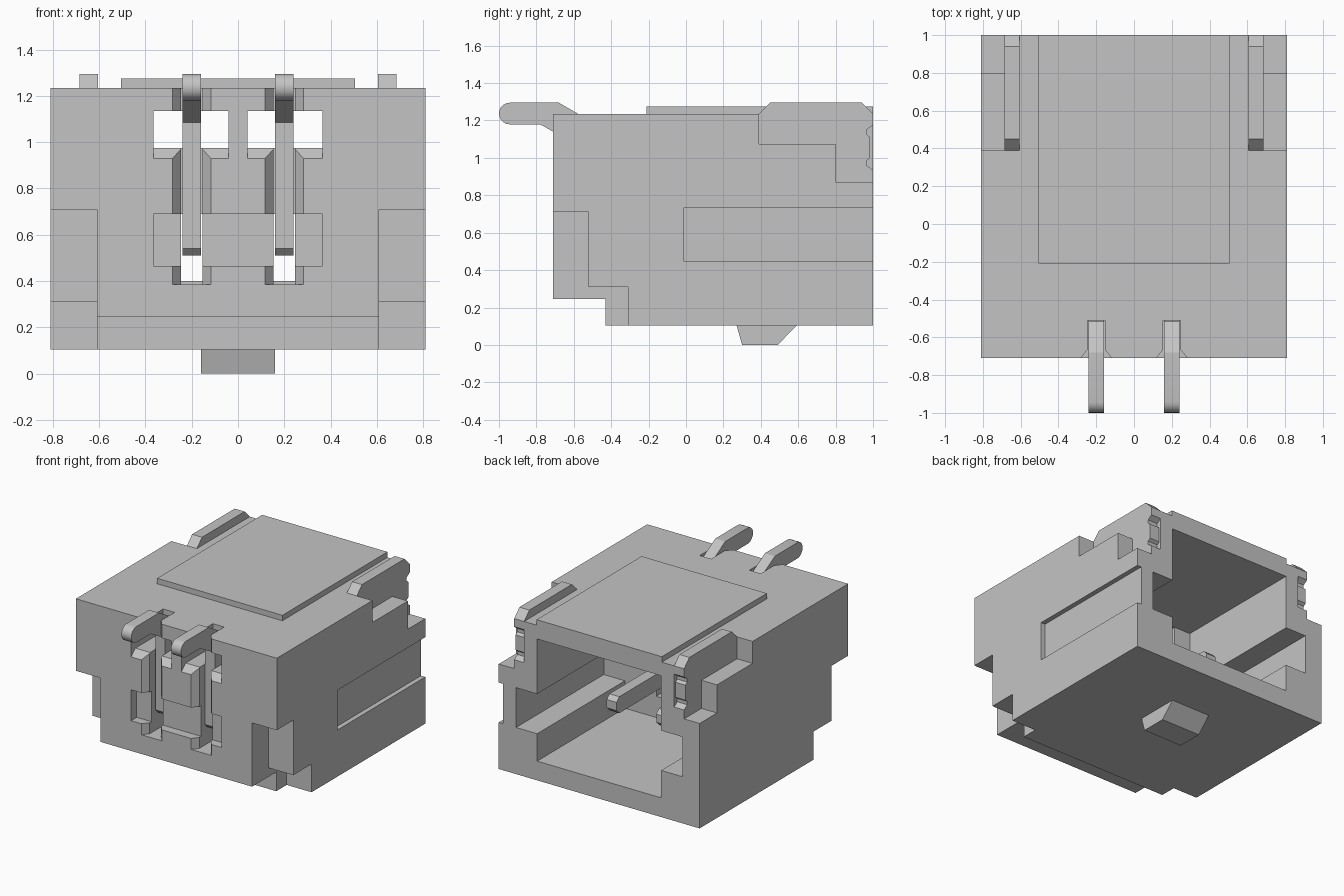
import bpy, bmesh, math

if "Cube" in bpy.data.objects:
    bpy.data.objects.remove(bpy.data.objects["Cube"], do_unlink=True)

grey = bpy.data.materials.new("light_grey")
grey.use_nodes = True
grey.diffuse_color = (0.55, 0.55, 0.55, 1)
grey.node_tree.nodes["Principled BSDF"].inputs["Base Color"].default_value = (0.55, 0.55, 0.55, 1)


def prism(name, pts, lo, hi, axis="X"):
    """Extrude a profile: (y, z) points along X, or (x, y) points along Z."""
    place = (lambda p, t: (t, p[0], p[1])) if axis == "X" else (lambda p, t: (p[0], p[1], t))
    bm = bmesh.new()
    ends = [[bm.verts.new(place(p, t)) for p in pts] for t in (lo, hi)]
    bm.faces.new(ends[0])
    bm.faces.new(ends[1])
    n = len(pts)
    for i in range(n):
        j = (i + 1) % n
        bm.faces.new((ends[0][i], ends[0][j], ends[1][j], ends[1][i]))
    bmesh.ops.recalc_face_normals(bm, faces=bm.faces)
    me = bpy.data.meshes.new(name)
    bm.to_mesh(me)
    bm.free()
    me.materials.append(grey)
    ob = bpy.data.objects.new(name, me)
    bpy.context.collection.objects.link(ob)
    return ob


def box(name, x0, x1, y0, y1, z0, z1):
    return prism(name, [(y0, z0), (y1, z0), (y1, z1), (y0, z1)], x0, x1)


def cut(target, cutter):
    """Subtract the cutter, bake the result and drop the cutter."""
    cutter.hide_render = True
    mod = target.modifiers.new("cut", "BOOLEAN")
    mod.operation = "DIFFERENCE"
    mod.solver = "EXACT"
    mod.object = cutter
    bpy.context.view_layer.objects.active = target
    bpy.ops.object.modifier_apply(modifier=mod.name)
    bpy.data.objects.remove(cutter, do_unlink=True)


def span(side, a, b):
    return sorted((side * a, side * b))


# Housing shell with a stepped lower front edge
housing = prism("housing", [(-0.71, 0.245), (-0.43, 0.245), (-0.43, 0.105), (1, 0.105),
                            (1, 1.235), (-0.71, 1.235)], -0.81, 0.81)

# Plug cavity, open at the back
cut(housing, box("cavity_cutter", -0.5, 0.5, -0.01, 1.2, 0.245, 1.135))

for s in (-1, 1):
    # Guide groove inside each side wall
    cut(housing, box("groove_cutter", *span(s, 0.4, 0.67), -0.01, 1.2, 0.445, 0.735))
    # Stepped lower front corners
    cut(housing, prism("corner_cutter", [(-0.9, 0), (-0.31, 0), (-0.31, 0.31), (-0.52, 0.31),
                                         (-0.52, 0.71), (-0.9, 0.71)], *span(s, 0.61, 0.9)))
    # Stepped upper rear corners that hold the tabs
    cut(housing, prism("rear_cutter", [(0.39, 1.4), (0.39, 1.075), (0.8, 1.075), (0.8, 0.87),
                                       (1.2, 0.87), (1.2, 1.4)], *span(s, 0.605, 0.9)))
    # Window through the front wall, with a sloped sill
    cut(housing, prism("window_cutter", [(-0.8, 0.85), (-0.66, 0.975), (0.1, 0.975),
                                         (0.1, 1.134), (-0.8, 1.134)], *span(s, 0.04, 0.365)))

# Shallow recess on the right-hand outer wall
cut(housing, box("side_recess_cutter", 0.775, 0.9, -0.01, 1.2, 0.445, 0.735))
# Shallow recess low on the front
cut(housing, box("front_recess_cutter", -0.365, 0.365, -0.8, -0.645, 0.465, 0.69))

for s in (-1, 1):
    # Flared pin channel, and the hole where the pin passes into the cavity
    c = 0.2 * s
    half = [(0.0825, -0.8), (0.0825, -0.71), (0.046, -0.665), (0.046, -0.51)]
    pts = [(c + x, y) for x, y in half] + [(c - x, y) for x, y in reversed(half)]
    cut(housing, prism("channel_cutter", pts, 0.385, 1.4, "Z"))
    cut(housing, box("pin_hole_cutter", c - 0.046, c + 0.046, -0.6, 0.1, 0.4, 0.69))

# Raised cover plate and locating peg
box("top_plate", -0.505, 0.505, -0.21, 1, 1.234, 1.275)
prism("bottom_peg", [(0.27, 0.106), (0.30, 0), (0.49, 0), (0.595, 0.106)], -0.16, 0.16)

# Bent contact pins with rounded feet
arc = [(-0.942 - 0.058 * math.cos(a), 1.237 + 0.058 * math.sin(a))
       for a in [math.radians(-90 + 18 * i) for i in range(11)]]
pin = arc + [(-0.68, 1.295), (-0.515, 1.2), (-0.515, 0.63), (0.54, 0.63), (0.57, 0.6),
             (0.57, 0.54), (0.54, 0.51), (-0.58, 0.51), (-0.61, 0.54),
             (-0.61, 1.085), (-0.78, 1.179)]
for side, s in (("left", 1), ("right", -1)):
    ob = prism(side + "_pin", pin, 0.2 * s - 0.04, 0.2 * s + 0.04)
    ob.data.shade_smooth()
    bpy.ops.object.select_all(action="DESELECT")
    ob.select_set(True)
    bpy.context.view_layer.objects.active = ob
    bpy.ops.object.shade_smooth_by_angle(angle=math.radians(25))

# Solder tabs with a notched rear edge
tab = [(0.39, 1.075), (0.39, 1.235), (0.45, 1.295), (0.94, 1.295), (1, 1.235), (1, 1.175),
       (0.965, 1.15), (0.965, 1.125), (0.985, 1.11), (0.985, 1.0), (0.965, 0.985),
       (0.965, 0.96), (1, 0.935), (1, 0.87), (0.8, 0.87), (0.8, 1.075)]
for side, s in (("left", 1), ("right", -1)):
    prism(side + "_tab", tab, *span(s, 0.605, 0.685))
